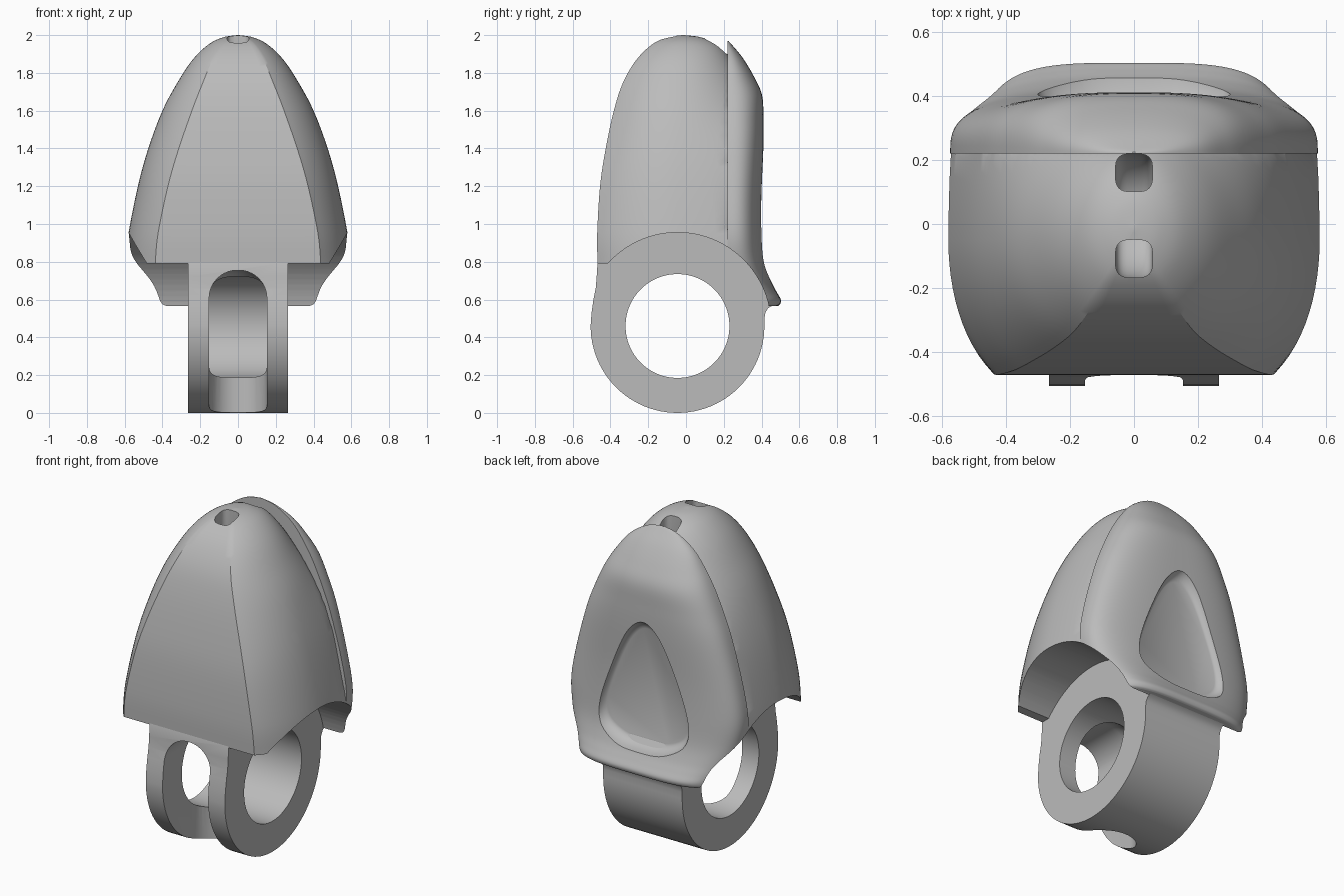
import bpy, bmesh, math
from mathutils import Vector

if "Cube" in bpy.data.objects:
    bpy.data.objects.remove(bpy.data.objects["Cube"])

grey = bpy.data.materials.new("plain grey")
grey.use_nodes = True
grey.diffuse_color = (0.5, 0.5, 0.5, 1)
grey.node_tree.nodes["Principled BSDF"].inputs["Base Color"].default_value = grey.diffuse_color

AXIS_Y, AXIS_Z = -0.045, 0.46


def make(name, bm):
    bmesh.ops.recalc_face_normals(bm, faces=bm.faces)
    mesh = bpy.data.meshes.new(name)
    bm.to_mesh(mesh)
    bm.free()
    mesh.materials.append(grey)
    ob = bpy.data.objects.new(name, mesh)
    bpy.context.collection.objects.link(ob)
    return ob


def smooth_rows(rows, steps, closed=False):
    """Catmull-Rom curve through rows of numbers."""
    n, out = len(rows), []
    for i in range(n if closed else n - 1):
        pick = [rows[j % n] if closed else rows[min(max(j, 0), n - 1)] for j in range(i - 1, i + 3)]
        for s in range(steps):
            t = s / steps
            out.append([0.5 * (2 * b + (c - a) * t + (2 * a - 5 * b + 4 * c - d) * t * t
                               + (3 * b - a - 3 * c + d) * t ** 3) for a, b, c, d in zip(*pick)])
    return out if closed else out + [list(rows[-1])]


def loft(name, rings):
    """Skin equal-length rings of points and cap both ends."""
    bm = bmesh.new()
    loops = [[bm.verts.new(p) for p in ring] for ring in rings]
    for lo, hi in zip(loops, loops[1:]):
        for i in range(len(lo)):
            j = (i + 1) % len(lo)
            bm.faces.new((lo[i], lo[j], hi[j], hi[i]))
    bm.faces.new(loops[0])
    bm.faces.new(loops[-1])
    return make(name, bm)


def cross_cylinder(name, radius):
    """Cylinder along x on the ring axis."""
    ring = [2 * math.pi * i / 96 for i in range(96)]
    return loft(name, [[(x, AXIS_Y + radius * math.cos(t), AXIS_Z + radius * math.sin(t)) for t in ring]
                       for x in (-1, 1)])


def rounded_box(name, lo, hi, radius):
    bm = bmesh.new()
    bmesh.ops.create_cube(bm, size=1)
    lo, hi = Vector(lo), Vector(hi)
    for v in bm.verts:
        v.co = (lo + hi) / 2 + v.co * (hi - lo)
    bmesh.ops.bevel(bm, geom=bm.edges[:], offset=radius, segments=10, profile=0.5, affect='EDGES')
    return make(name, bm)


def cut(ob, cutters):
    bpy.context.view_layer.objects.active = ob
    for c in cutters:
        mod = ob.modifiers.new("cut", 'BOOLEAN')
        mod.operation, mod.solver, mod.object = 'DIFFERENCE', 'EXACT', c
        bpy.ops.object.modifier_apply(modifier=mod.name)


# Domed front body: height, half width, front y, centre y, back fullness, facet share
dome_rows = [
    (0.79, 0.60, -0.468, -0.05, 1.8, 0.73), (0.95, 0.58, -0.47, -0.05, 1.8, 0.73),
    (1.2, 0.53, -0.455, -0.05, 1.75, 0.70), (1.4, 0.475, -0.425, -0.05, 1.6, 0.66),
    (1.6, 0.40, -0.382, -0.045, 1.24, 0.61), (1.75, 0.32, -0.333, -0.04, 1.14, 0.58),
    (1.87, 0.24, -0.262, -0.03, 1.13, 0.56), (1.95, 0.157, -0.18, -0.02, 1.2, 0.54),
    (1.988, 0.08, -0.1, -0.015, 1.2, 0.52), (2.0, 0.004, -0.02, -0.015, 1.2, 0.5)]


def dome_ring(z, a, front, cy, back, share):
    corner = math.acos(share)
    depth = (front - cy) / math.sin(corner)
    half = [(a * share * i / 4, front) for i in range(4)]
    half += [(a * math.cos(t), cy + depth * math.sin(t)) for t in (corner * (1 - i / 12) for i in range(12))]
    half += [(a * math.cos(t), min(0.228, cy + back * a * math.sin(t)))
             for t in (math.pi / 2 * i / 24 for i in range(25))]
    return [(x, y, z) for x, y in half] + [(-x, y, z) for x, y in half[-2:0:-1]]


body = loft("front_body", [dome_ring(*r) for r in smooth_rows(dome_rows, 6)])

# Back shell: height, half width, depth, roundness of the section
shell_rows = [
    (0.565, 0.45, 0.265, 0.55), (0.575, 0.46, 0.278, 0.55), (0.60, 0.465, 0.282, 0.55),
    (0.64, 0.49, 0.26, 0.57), (0.70, 0.525, 0.23, 0.6), (0.8, 0.558, 0.20, 0.63),
    (0.95, 0.573, 0.187, 0.66), (1.15, 0.537, 0.183, 0.67), (1.4, 0.467, 0.19, 0.68),
    (1.55, 0.41, 0.19, 0.71), (1.68, 0.35, 0.183, 0.75), (1.78, 0.29, 0.14, 0.78),
    (1.88, 0.21, 0.08, 0.78), (1.95, 0.1, 0.022, 0.78), (1.97, 0.01, 0.004, 0.78)]


def shell_ring(z, w, d, p):
    arc = [math.pi * i / 64 for i in range(65)]
    return [(math.copysign(abs(math.cos(t)) ** p, math.cos(t)) * w,
             0.22 + d * abs(math.sin(t)) ** p, z) for t in arc]


shell = loft("back_shell", [shell_ring(*r) for r in smooth_rows(shell_rows, 5)])

# Ring with a neck that rises into the body
outline = [(AXIS_Y + 0.46 * math.cos(t), AXIS_Z + 0.46 * math.sin(t))
           for t in (-math.pi * i / 48 for i in range(49))]
outline += [(-0.5, 0.53), (-0.49, 0.6), (-0.478, 0.66), (-0.473, 0.72), (-0.468, 0.8), (-0.44, 0.86),
            (-0.3, 1.0), (0.18, 1.0), (0.33, 0.8), (0.365, 0.74), (0.41, 0.67), (0.455, 0.6),
            (0.46, 0.568), (0.435, 0.555), (0.42, 0.53), (0.415, 0.5)]
ring = loft("mounting_ring", [[(x, y, z) for y, z in outline] for x in (-0.265, 0.265)])

# Cutters
clearance = cross_cylinder("clearance_cutter", 0.495)
eye = cross_cylinder("eye_cutter", 0.275)
slot = rounded_box("slot_cutter", (-0.153, -1, -0.5), (0.153, -0.07, 0.755), 0.148)

# Cord tunnel: a U-shaped tube between the two top holes
path = [(-1, 0.2)] + [(-math.cos(t), -math.sin(t)) for t in (math.pi * i / 20 for i in range(21))] + [(1, 0.2)]
tunnel_rings = []
for py, pz in path:
    out_y, out_z = (py, min(pz, 0))
    tunnel_rings.append([
        (0.058 * math.copysign(abs(math.cos(t)) ** 0.6, math.cos(t)),
         0.026 + 0.134 * py + r * out_y, 1.87 + 0.134 * pz + r * out_z)
        for t in (2 * math.pi * i / 32 for i in range(32))
        for r in [0.059 * math.copysign(abs(math.sin(t)) ** 0.6, math.sin(t))]])
# straight mouths reach past the dome surface
for end in (0, -1):
    tunnel_rings[end] = [(x, y, 2.2) for x, y, z in tunnel_rings[end]]
tunnel = loft("tunnel_cutter", tunnel_rings)

# Rounded triangular recess in the back
half = [(0, 1.47), (0.11, 1.39), (0.22, 1.17), (0.305, 0.92), (0.29, 0.78), (0.16, 0.7), (0, 0.685)]
tri = smooth_rows(half + [(-x, z) for x, z in half[-2:0:-1]], 6, closed=True)
recess = loft("recess_cutter", [[(x * s, y, 1 + (z - 1) * s) for x, z in tri]
                                for y, s in ((0.368, 0.86), (0.374, 0.9), (0.39, 0.945), (0.42, 0.985),
                                             (0.46, 1.0), (0.7, 1.0))])

cut(body, [clearance, tunnel])
cut(shell, [clearance, recess])
cut(ring, [eye, slot])
for helper in (clearance, eye, slot, recess, tunnel):
    bpy.data.objects.remove(helper)

# Smooth shading with sharp edges kept
bpy.ops.object.select_all(action='DESELECT')
for ob in (body, shell, ring):
    ob.select_set(True)
bpy.context.view_layer.objects.active = body
bpy.ops.object.shade_smooth_by_angle(angle=math.radians(32))
